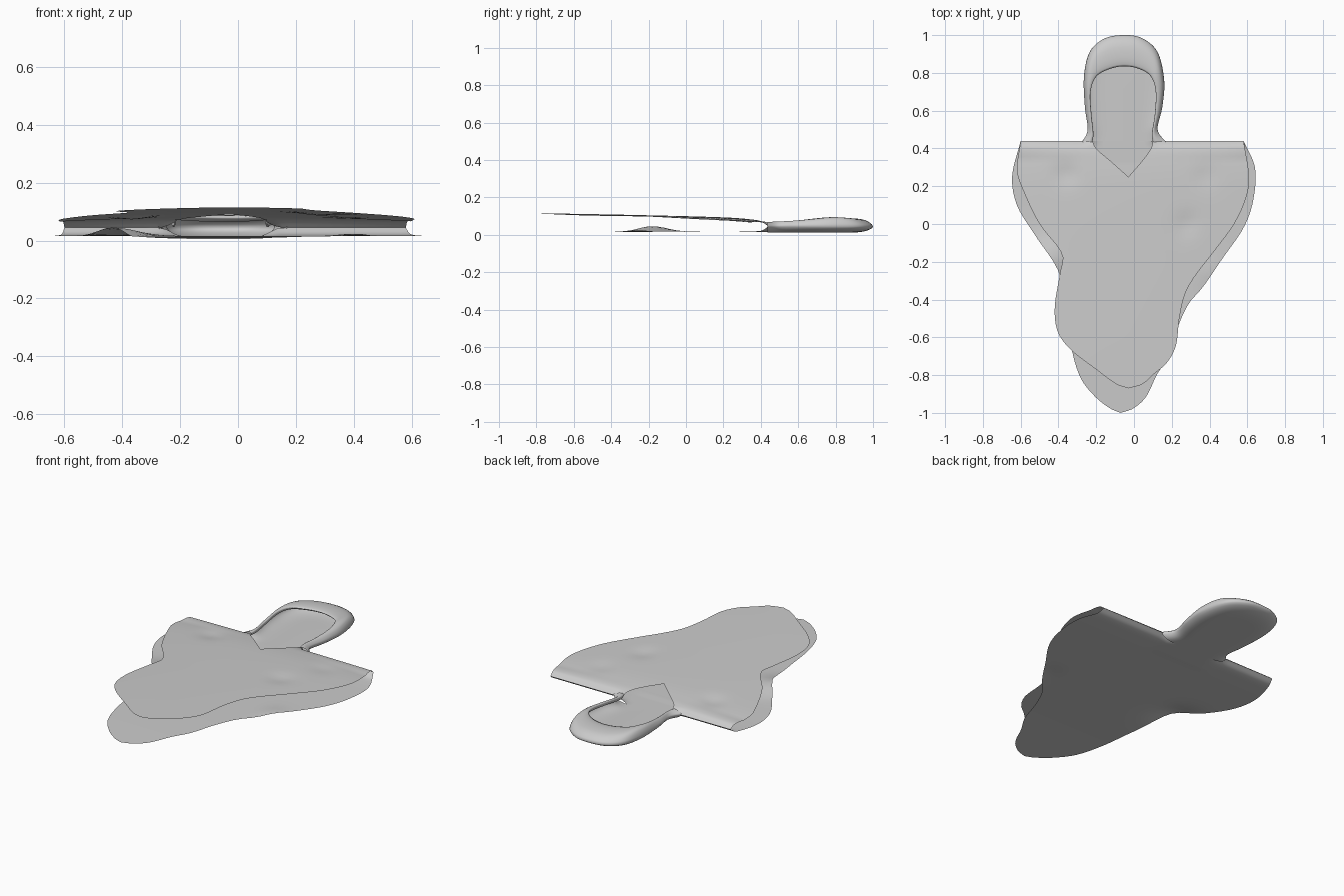
import bpy
import bmesh
import math
from mathutils import Vector

if "Cube" in bpy.data.objects:
    bpy.data.objects.remove(bpy.data.objects["Cube"], do_unlink=True)

cloth = bpy.data.materials.new("grey cloth")
cloth.use_nodes = True
cloth.diffuse_color = (0.6, 0.6, 0.6, 1)
cloth.node_tree.nodes["Principled BSDF"].inputs["Base Color"].default_value = (0.6, 0.6, 0.6, 1)


def spline(points, t):
    """Point at fraction t along a Catmull-Rom curve."""
    last = len(points) - 1
    s = min(max(t, 0), 1) * last
    i = min(int(s), last - 1)
    f = s - i
    a, b, c, d = (Vector(points[min(max(k, 0), last)]) for k in range(i - 1, i + 3))
    return b + (c - a) * f / 2 + (a * 2 - b * 5 + c * 4 - d) * f**2 / 2 + (b * 3 - a - c * 3 + d) * f**3 / 2


def at(points, y):
    """Smooth value at y for a list of (y, value), rising in y."""
    y = min(max(y, points[0][0]), points[-1][0])
    last = len(points) - 1
    i = next(k for k in range(last) if y <= points[k + 1][0])

    def slope(k):
        p, q = points[max(k - 1, 0)], points[min(k + 1, last)]
        return (q[1] - p[1]) / (q[0] - p[0])

    (ya, va), (yb, vb) = points[i], points[i + 1]
    h = yb - ya
    f = (y - ya) / h
    return (va * (1 + 2 * f) * (1 - f)**2 + vb * f * f * (3 - 2 * f)
            + h * slope(i) * f * (1 - f)**2 + h * slope(i + 1) * f * f * (f - 1))


def bump(x, y, cx, cy, radius, height):
    return height * math.exp(-((x - cx)**2 + (y - cy)**2) / radius**2)


def add_grid(bm, rows, flip=False):
    grid = [[bm.verts.new(p) for p in row] for row in rows]
    for lower, upper in zip(grid, grid[1:]):
        for i in range(len(lower) - 1):
            quad = [lower[i], lower[i + 1], upper[i + 1], upper[i]]
            bm.faces.new(quad[::-1] if flip else quad)


def finish(name, bm):
    bmesh.ops.remove_doubles(bm, verts=bm.verts, dist=0.0008)
    mesh = bpy.data.meshes.new(name)
    bm.to_mesh(mesh)
    bm.free()
    mesh.materials.append(cloth)
    obj = bpy.data.objects.new(name, mesh)
    bpy.context.collection.objects.link(obj)
    for poly in mesh.polygons:
        poly.use_smooth = True


# Sheet outlines as (y, x) pairs, hem to shoulder
FOLD = 0.44
upper_left = [(-.87, -.03), (-.85, -.09), (-.77, -.2), (-.67, -.33), (-.58, -.4), (-.45, -.42),
              (-.25, -.39), (-.16, -.38), (0, -.5), (.21, -.6), (.29, -.62), (FOLD, -.6)]
upper_right = [(-.87, -.03), (-.85, .04), (-.79, .11), (-.74, .17), (-.65, .22), (-.5, .24), (-.37, .27),
               (-.28, .32), (-.15, .42), (0, .53), (.13, .59), (.24, .61), (FOLD, .58)]
lower_left = [(-1, -.07), (-.98, -.12), (-.92, -.2), (-.82, -.28), (-.66, -.33), (-.45, -.36),
              (-.25, -.4), (-.05, -.53), (.1, -.62), (.25, -.645), (FOLD, -.6)]
lower_right = [(-1, -.07), (-.98, -.01), (-.92, .06), (-.8, .12), (-.7, .18), (-.55, .23), (-.42, .29),
               (-.34, .36), (-.18, .47), (-.02, .58), (.12, .63), (.3, .64), (FOLD, .58)]
neck_left = [(.25, -.03), (.33, -.12), (.4, -.2), (FOLD, -.22)]
neck_right = [(.25, -.03), (.33, .04), (.4, .09), (FOLD, .1)]
upper_height = [(-.87, .115), (-.6, .112), (-.2, .104), (.2, .093), (.34, .083), (.41, .07), (FOLD, .045)]
lower_height = [(-1, .005), (-.7, .012), (-.2, .016), (.2, .016), (.36, .018), (.41, .024), (FOLD, .045)]


def neck_weight(x):
    w = min(max((abs(x + .06) - .13) / .08, 0), 1)
    return w * w * (3 - 2 * w)


def upper_z(x, y):
    z = at(upper_height, y)
    w = neck_weight(x)
    if y > .34:
        z = max(z, .072 * (1 - w) + z * w)
    side = min(max((FOLD - y) / .1, 0), 1)
    wrinkles = bump(x, y, -.36, .26, .06, -.01) + bump(x, y, .28, 0, .06, -.009) + bump(x, y, .38, .25, .06, -.006)
    return z + side * (wrinkles - .045 * x * x)


def lower_z(x, y):
    z = at(lower_height, y)
    w = neck_weight(x)
    if y > .3:
        z = z * w + .014 * (1 - w)
    return z + bump(x, y, -.43, -.18, .11, .03) + bump(x, y, .4, -.25, .07, .008)


# Rows crowd together at the rounded hem and at the shoulder fold
def row_ys(hem, count=56):
    return [hem + (FOLD - hem) * (1 - math.cos(math.pi * k / count)) / 2 for k in range(count + 1)]


def span(a, b, y, height, count):
    xs = [a + (b - a) * k / count for k in range(count + 1)]
    return [(x, y, height(x, y)) for x in xs]


# Poncho: open upper and lower sheets joined along the shoulder fold
bm = bmesh.new()
ys = row_ys(-.87)
add_grid(bm, [span(at(upper_left, y), at(neck_left, y), y, upper_z, 18) for y in ys])
add_grid(bm, [span(at(neck_right, y), at(upper_right, y), y, upper_z, 18) for y in ys])
add_grid(bm, [span(at(lower_left, y), at(lower_right, y), y, lower_z, 40) for y in row_ys(-1)], flip=True)
finish("poncho_body", bm)

# Hood: a shallow bag swept from neck to neck round the crown
outer = [(.17, .435), (.125, .5), (.15, .62), (.16, .76), (.125, .91), (.04, .985), (-.06, 1),
         (-.16, .98), (-.235, .91), (-.265, .78), (-.26, .62), (-.245, .5), (-.275, .435)]
opening = [(.1, .435), (.095, .48), (.11, .58), (.115, .7), (.09, .78), (.03, .82), (-.05, .835),
           (-.13, .82), (-.2, .78), (-.23, .7), (-.225, .58), (-.215, .48), (-.22, .435)]
rim_height = [(.43, .068), (.6, .075), (.85, .094), (1, .088)]

rows = []
for k in range(73):
    o, p = spline(outer, k / 72), spline(opening, k / 72)
    spine = Vector((-.055, min(o.y, .72)))
    top = at(rim_height, o.y)
    section = [
        (*(p.lerp(o, .12)), top - .022),
        (*p, top - .006),
        (*(p.lerp(o, .3)), top),
        (*(p.lerp(o, .75)), top - .01),
        (*o, .045),
        (*(o.lerp(spine, .12)), .022),
        (*(o.lerp(spine, .35)), .012),
        (*(o.lerp(spine, .7)), .012),
        (*spine, .013),
    ]
    rows.append([spline(section, j / 24) for j in range(25)])
bm = bmesh.new()
add_grid(bm, rows, flip=True)
bmesh.ops.recalc_face_normals(bm, faces=bm.faces)
bm.faces.ensure_lookup_table()
lowest = min(bm.faces, key=lambda f: f.calc_center_median().z)
if lowest.normal.z > 0:
    bmesh.ops.reverse_faces(bm, faces=bm.faces)
finish("hood", bm)
